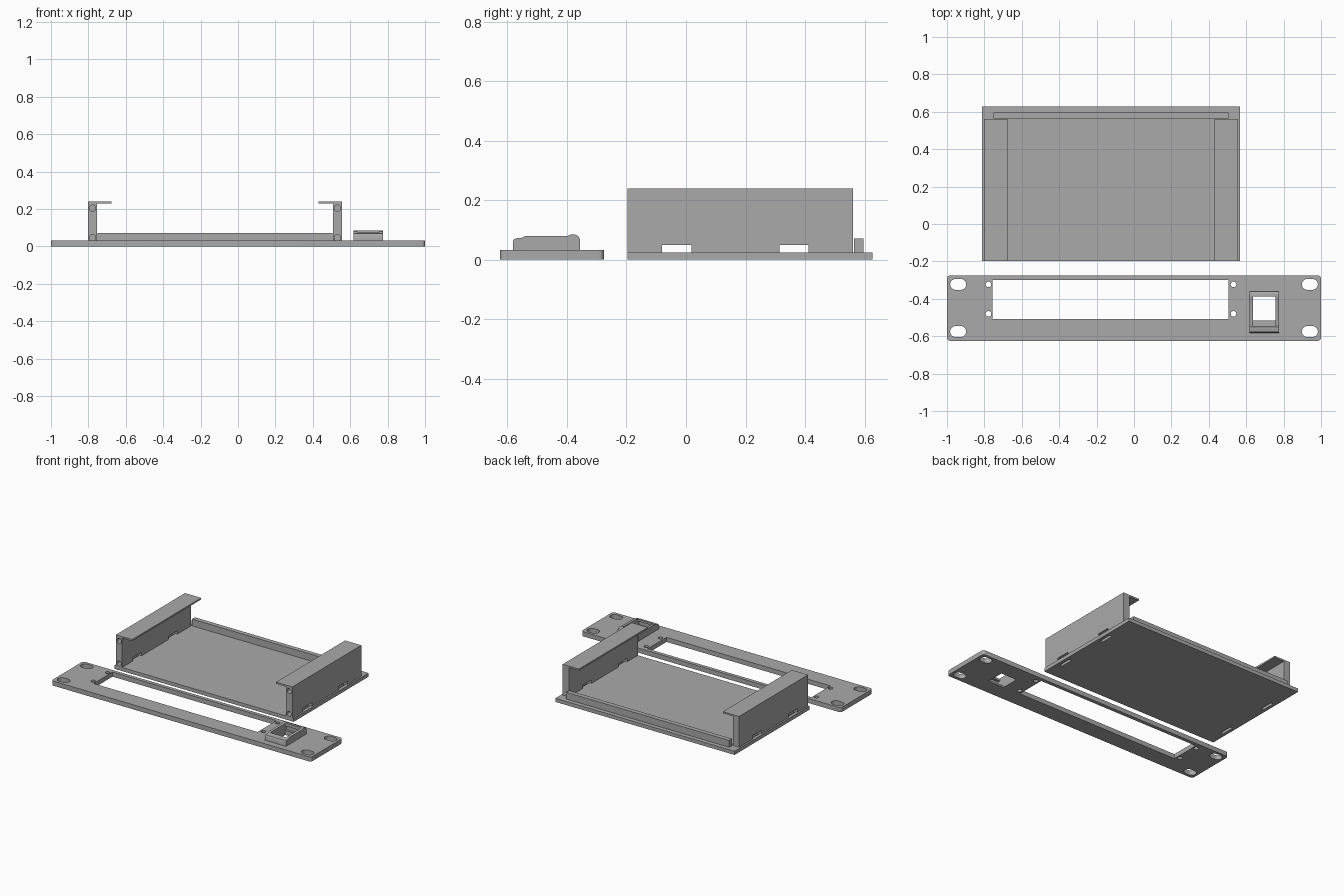
import bpy, bmesh, math

if "Cube" in bpy.data.objects:
    bpy.data.objects.remove(bpy.data.objects["Cube"])

grey = bpy.data.materials.new("plain grey")
grey.diffuse_color = (0.40, 0.40, 0.40, 1)
grey.use_nodes = True
grey.node_tree.nodes["Principled BSDF"].inputs["Base Color"].default_value = grey.diffuse_color


def prism(name, pts, axis, lo, hi):
    """Extrude a 2D outline along an axis between lo and hi."""
    def place(p, d):
        return {"x": (d, p[0], p[1]), "y": (p[0], d, p[1]), "z": (p[0], p[1], d)}[axis]
    bm = bmesh.new()
    a = [bm.verts.new(place(p, lo)) for p in pts]
    b = [bm.verts.new(place(p, hi)) for p in pts]
    n = len(pts)
    bm.faces.new(a)
    bm.faces.new(b)
    for i in range(n):
        bm.faces.new((a[i], a[(i + 1) % n], b[(i + 1) % n], b[i]))
    bmesh.ops.recalc_face_normals(bm, faces=bm.faces)
    me = bpy.data.meshes.new(name)
    bm.to_mesh(me)
    bm.free()
    me.materials.append(grey)
    ob = bpy.data.objects.new(name, me)
    bpy.context.collection.objects.link(ob)
    return ob


def rect(x0, x1, y0, y1):
    return [(x0, y0), (x1, y0), (x1, y1), (x0, y1)]


def rounded(cx, cy, w, h, r, seg=6):
    """Rounded rectangle; gives a circle or stadium when r is half the size."""
    pts = []
    for k, (sx, sy) in enumerate([(1, 1), (-1, 1), (-1, -1), (1, -1)]):
        for i in range(seg + 1):
            t = math.pi / 2 * (k + i / seg)
            p = (cx + sx * (w / 2 - r) + r * math.cos(t),
                 cy + sy * (h / 2 - r) + r * math.sin(t))
            if not pts or math.dist(p, pts[-1]) > 1e-5:
                pts.append(p)
    if math.dist(pts[0], pts[-1]) < 1e-5:
        pts.pop()
    return pts


def cut(ob, pts, axis, lo, hi):
    cutter = prism("cutter", pts, axis, lo, hi)
    cutter.hide_render = True
    m = ob.modifiers.new("cut", "BOOLEAN")
    m.operation, m.solver, m.object = "DIFFERENCE", "EXACT", cutter
    bpy.context.view_layer.objects.active = ob
    bpy.ops.object.modifier_apply(modifier=m.name)
    bpy.data.objects.remove(cutter)


def smooth(ob):
    bpy.ops.object.select_all(action="DESELECT")
    ob.select_set(True)
    bpy.context.view_layer.objects.active = ob
    bpy.ops.object.shade_smooth_by_angle(angle=math.radians(30))


MID = -0.123          # centre line of the tray and the panel window
T = 0.032             # panel thickness

# Rack panel with window, mounting slots and screw holes
panel = prism("rack_panel", rounded(0, -0.45, 2.0, 0.35, 0.018), "z", 0, T)
cut(panel, rect(-0.756, 0.506, -0.508, -0.30), "z", -0.1, 0.1)
for x in (-0.94, 0.94):
    for y in (-0.323, -0.575):
        cut(panel, rounded(x, y, 0.086, 0.058, 0.0289), "z", -0.1, 0.1)
for x in (-0.778, 0.532):
    for y in (-0.323, -0.48):
        cut(panel, rounded(x, y, 0.03, 0.03, 0.015), "z", -0.1, 0.1)

# Jack socket frame: rounded side profile, hollow inside
frame = prism("socket_frame", [
    (-0.582, T), (-0.582, 0.060), (-0.577, 0.069), (-0.566, 0.073), (-0.553, 0.073),
    (-0.545, 0.078), (-0.535, 0.080), (-0.398, 0.080), (-0.390, 0.084), (-0.372, 0.084),
    (-0.362, 0.079), (-0.357, 0.070), (-0.357, T)], "x", 0.617, 0.776)
cut(frame, rect(0.635, 0.757, -0.548, -0.388), "z", 0, 0.2)
# catch grooves in the two end walls of the socket
cut(frame, rect(0.635, 0.757, -0.565, -0.372), "z", 0.0, 0.062)
cut(panel, rect(0.635, 0.757, -0.548, -0.388), "z", 0.012, 0.1)
cut(panel, rect(0.635, 0.757, -0.515, -0.388), "z", -0.1, 0.1)

# Tray floor with tie slots beneath the walls
floor = prism("tray_floor", rect(-0.813, 0.567, -0.197, 0.627), "z", 0, 0.025)
NOTCHES = ((-0.08, 0.018), (0.315, 0.412))
for s in (-1, 1):
    for y0, y1 in NOTCHES:
        xs = sorted((MID + s * 0.648, MID + s * 0.668))
        cut(floor, rect(*xs, y0, y1), "z", -0.1, 0.1)

# Side walls with inward top flange, tie notches and front screw holes
for s, side in ((-1, "left"), (1, "right")):
    prof = [(0.679, 0.025), (0.679, 0.24), (0.554, 0.24), (0.554, 0.229),
            (0.631, 0.229), (0.631, 0.025)]
    wall = prism(side + "_wall", [(MID + s * x, z) for x, z in prof], "y", -0.197, 0.562)
    for y0, y1 in NOTCHES:
        cut(wall, rect(y0, y1, 0.0, 0.049), "x", MID + s * 0.655 - 0.06, MID + s * 0.655 + 0.06)
    for z in (0.047, 0.204):
        cut(wall, rounded(MID + s * 0.655, z, 0.034, 0.034, 0.017), "y", -0.3, -0.10)
    smooth(wall)

# Back stop lip
prism("back_lip", rect(-0.751, 0.504, 0.565, 0.597), "z", 0.025, 0.072)

smooth(panel)
smooth(frame)
